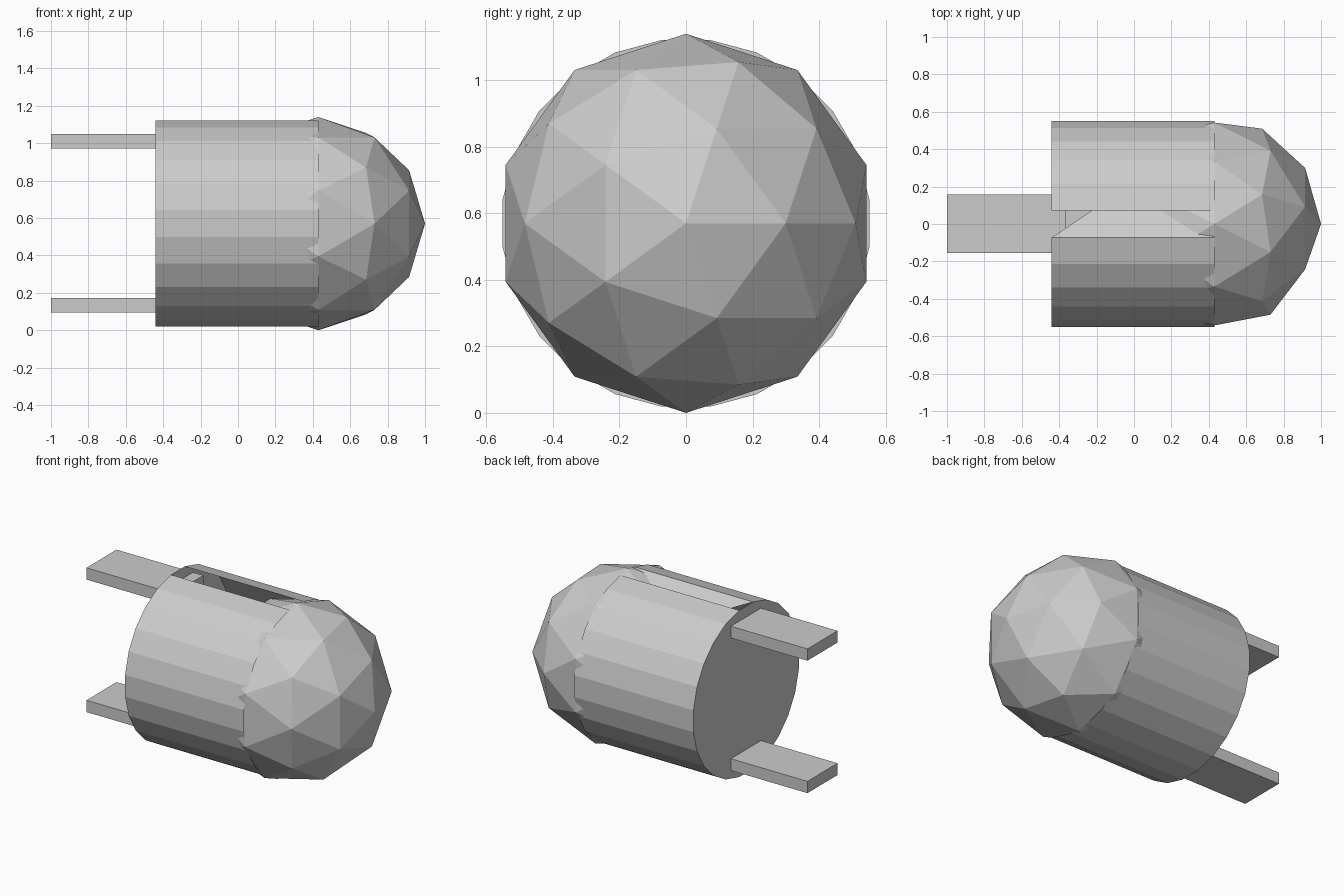
import bpy, bmesh, math
from mathutils import Matrix

if "Cube" in bpy.data.objects:
    bpy.data.objects.remove(bpy.data.objects["Cube"])

SIDES, R, CZ = 24, 0.556, 0.57
X0, X1 = -0.44, 0.43


def finish(name, bm):
    mesh = bpy.data.meshes.new(name)
    bm.to_mesh(mesh)
    bm.free()
    obj = bpy.data.objects.new(name, mesh)
    bpy.context.collection.objects.link(obj)
    return obj


# Open barrel shell along x: closed back, open front, one top strip missing
bm = bmesh.new()
rings = []
for x in (X0, X1):
    ring = []
    for i in range(SIDES):
        a = (i + 0.5) * 2 * math.pi / SIDES      # angle from the top towards +y
        ring.append(bm.verts.new((x, R * math.sin(a), CZ + R * math.cos(a))))
    rings.append(ring)
back, front = rings
for i in range(SIDES - 1):
    bm.faces.new((back[i], front[i], front[i + 1], back[i + 1]))
bm.faces.new(back)
bmesh.ops.recalc_face_normals(bm, faces=bm.faces[:])
# Sloping inner panel seen through the slot
bm.faces.new((back[-1], front[-1], front[4]))
finish("barrel_shell", bm)

# Faceted ball nested in the open end
bm = bmesh.new()
bmesh.ops.create_icosphere(bm, subdivisions=2, radius=0.57)
turn = Matrix.Rotation(math.radians(90), 4, 'Y') @ Matrix.Rotation(math.radians(18), 4, 'Z')
bmesh.ops.transform(bm, matrix=Matrix.Translation((X1, 0, CZ)) @ turn, verts=bm.verts)
finish("faceted_ball", bm)


# Two flat prongs pushed into the back
def prong(name, z):
    bm = bmesh.new()
    m = Matrix.Translation((-0.682, 0.002, z)) @ Matrix.Diagonal((0.636, 0.314, 0.078, 1))
    bmesh.ops.create_cube(bm, size=1, matrix=m)
    finish(name, bm)


prong("upper_prong", 1.01)
prong("lower_prong", 0.134)
